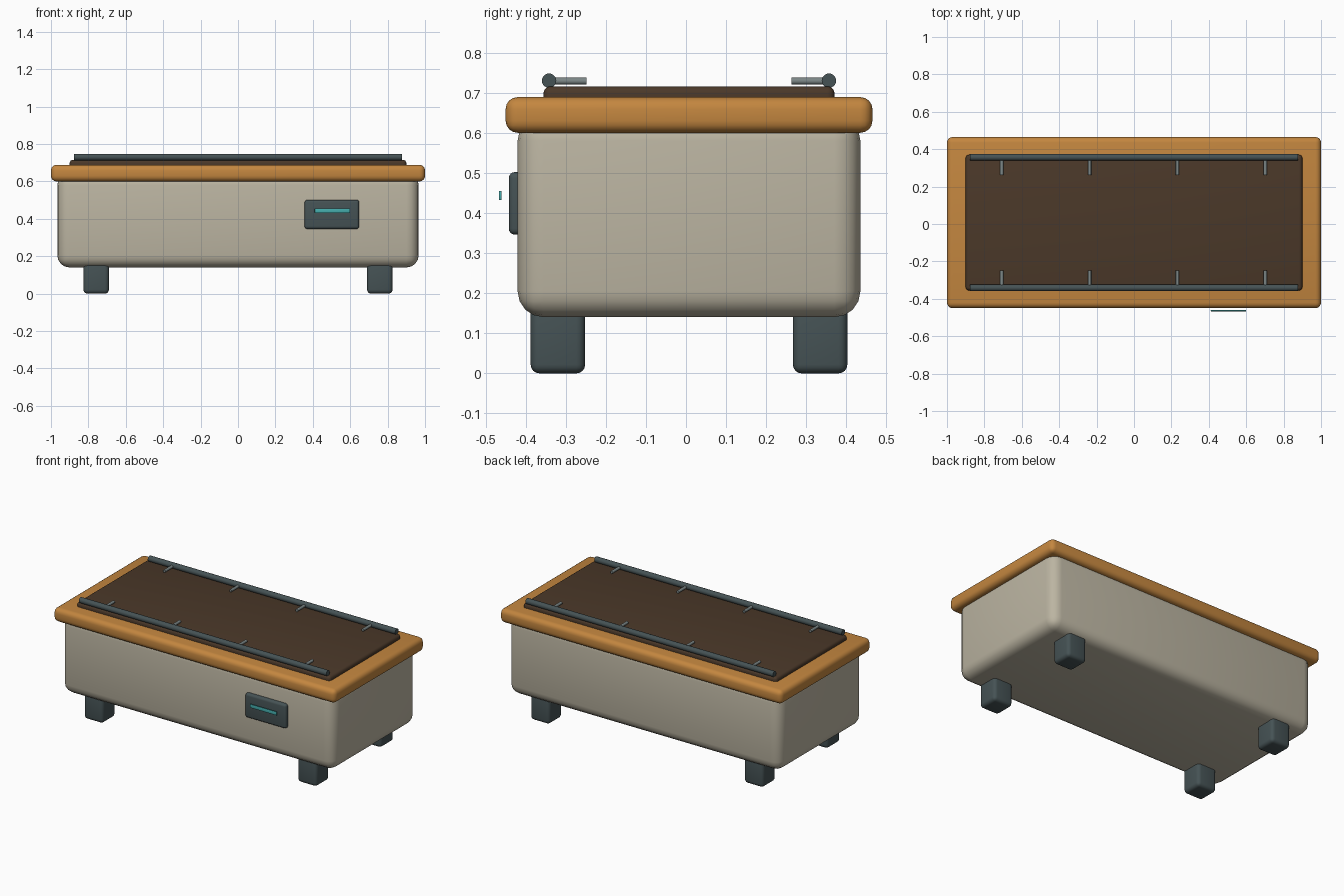
import bpy, math

if "Cube" in bpy.data.objects:
    bpy.data.objects.remove(bpy.data.objects["Cube"])

CY = 0.0075  # planter centre line in y


def material(name, rgb):
    m = bpy.data.materials.new(name)
    m.diffuse_color = (*rgb, 1)
    m.use_nodes = True
    m.node_tree.nodes["Principled BSDF"].inputs["Base Color"].default_value = m.diffuse_color
    return m


CREAM = material("warm_grey_shell", (0.50, 0.46, 0.36))
ORANGE = material("orange_wood", (0.55, 0.24, 0.05))
SOIL = material("dark_soil", (0.07, 0.04, 0.022))
SLATE = material("slate_metal", (0.06, 0.085, 0.09))
STEEL = material("nozzle_metal", (0.20, 0.24, 0.24))
TEAL = material("teal_light", (0.06, 0.42, 0.42))


def finish(name, mat):
    ob = bpy.context.object
    ob.name = name
    ob.data.materials.append(mat)
    bpy.ops.object.shade_smooth_by_angle(angle=math.radians(40))
    return ob


def box(name, x, y, z, mat, bevel=0.0, segments=4):
    """Rounded box from (min, max) ranges."""
    bpy.ops.mesh.primitive_cube_add(
        size=1, location=[(r[0] + r[1]) / 2 for r in (x, y, z)])
    bpy.context.object.scale = [r[1] - r[0] for r in (x, y, z)]
    bpy.ops.object.transform_apply(location=False, rotation=False, scale=True)
    if bevel:
        b = bpy.context.object.modifiers.new("round", 'BEVEL')
        b.width, b.segments = bevel, segments
        bpy.ops.object.modifier_apply(modifier="round")
    return finish(name, mat)


def rod(name, centre, length, radius, rotation, mat, sides=20):
    bpy.ops.mesh.primitive_cylinder_add(
        vertices=sides, radius=radius, depth=length,
        location=centre, rotation=rotation)
    return finish(name, mat)


# Tub, rim and soil
box("planter_body", (-0.966, 0.966), (-0.42, 0.435), (0.14, 0.645), CREAM, 0.065)
box("wooden_rim", (-1, 1), (CY - 0.4575, CY + 0.4575), (0.60, 0.689), ORANGE, 0.03)
box("soil_bed", (-0.90, 0.90), (CY - 0.363, CY + 0.363), (0.64, 0.716), SOIL, 0.018)

# Four feet
for sx in (-1, 1):
    for sy in (-1, 1):
        cx, cy = sx * 0.758, CY + sy * 0.327
        box(f"{'front' if sy < 0 else 'back'}_{'left' if sx < 0 else 'right'}_foot",
            (cx - 0.068, cx + 0.068), (cy - 0.068, cy + 0.068), (0, 0.17), SLATE, 0.022)

# Irrigation rails with inward nozzles
for side, s in (("front", -1), ("back", 1)):
    y = CY + s * 0.349
    rod(f"{side}_water_rail", (0, y, 0.73), 1.755, 0.018, (0, math.pi / 2, 0), SLATE)
    for i in range(4):
        rod(f"{side}_nozzle_{i + 1}", (-0.707 + i * 0.4695, y - s * 0.047, 0.729),
            0.093, 0.009, (math.pi / 2, 0, 0), STEEL, 12)

# Control panel with its light strip standing just in front
box("control_panel", (0.356, 0.648), (-0.442, -0.40), (0.346, 0.502), SLATE, 0.015)
box("light_strip", (0.41, 0.60), (-0.467, -0.460), (0.432, 0.455), TEAL, 0.002, 2)
